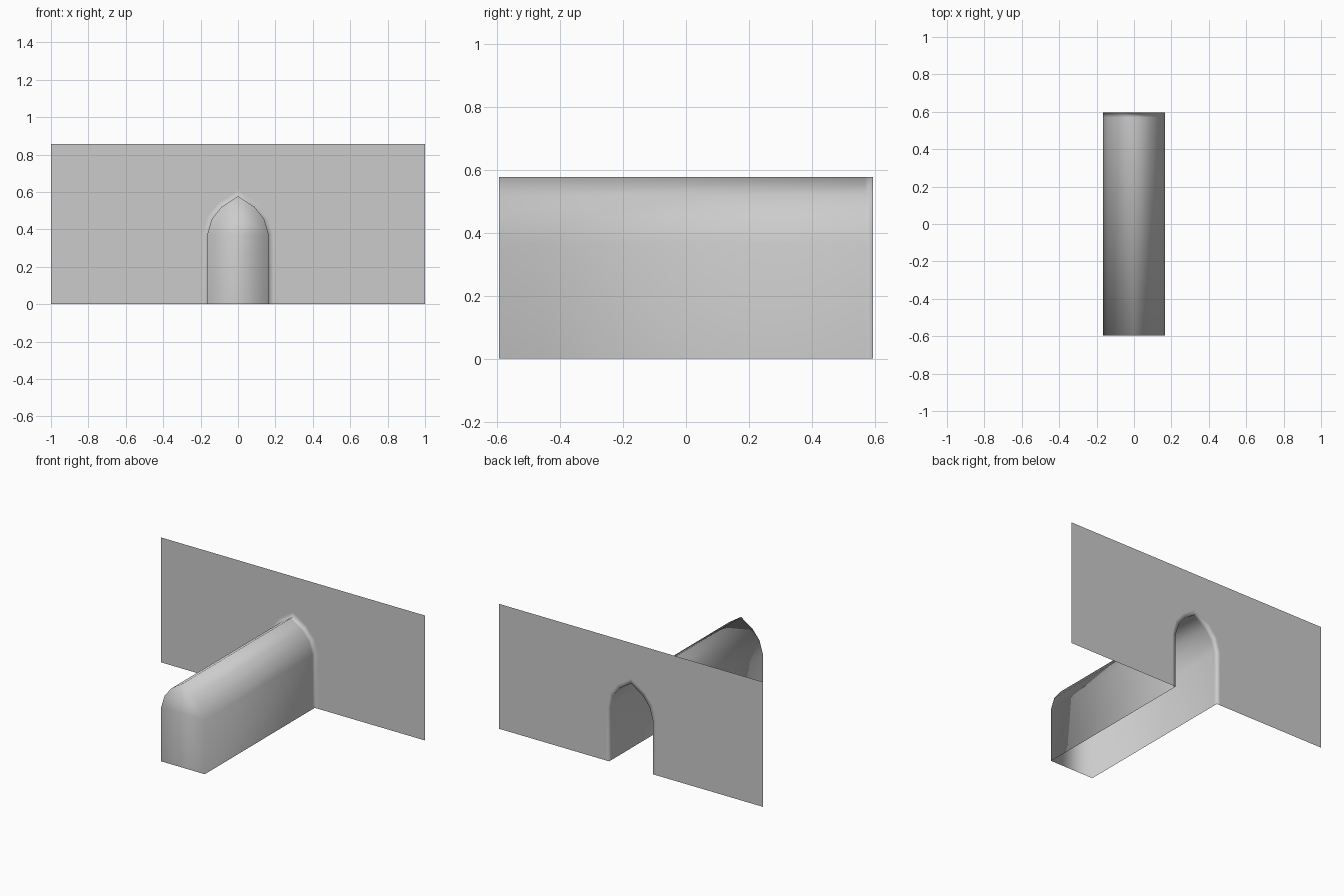
import bpy
import bmesh

cube = bpy.data.objects.get("Cube")
if cube:
    bpy.data.objects.remove(cube, do_unlink=True)

FRONT, BACK = -0.595, 0.595   # ends of the passage
WALL_X, WALL_Z = 1.0, 0.855   # wall half width and height
LIP = 0.025                   # width of the rounded-looking border

# Half of the pointed arch, from the floor up to the apex
HALF = [(0.165, 0), (0.165, 0.37), (0.14, 0.455), (0.088, 0.52), (0, 0.578)]
# Same arch pushed outward for the border on the wall
WIDE = [(0.165 + LIP, 0), (0.165 + LIP, 0.375), (0.163, 0.47),
        (0.104, 0.542), (0, 0.578 + LIP * 1.3)]


def mirrored(half):
    """Full arch from the right floor over the apex to the left floor."""
    return half + [(-x, z) for x, z in reversed(half[:-1])]


def ring(bm, profile, y):
    return [bm.verts.new((x, y, z)) for x, z in profile]


def bridge(bm, a, b):
    for i in range(len(a) - 1):
        bm.faces.new((a[i], a[i + 1], b[i + 1], b[i]))


grey = bpy.data.materials.new("plain grey")
grey.use_nodes = True
colour = (0.6, 0.6, 0.6, 1)
grey.diffuse_color = colour
grey.node_tree.nodes["Principled BSDF"].inputs["Base Color"].default_value = colour

bm = bmesh.new()
arch = mirrored(HALF)

# Passage: closed front end, long shell, support loop, mouth and border
end = ring(bm, arch, FRONT)
loop = ring(bm, arch, BACK - 0.025)
mouth = ring(bm, arch, BACK)
border = ring(bm, mirrored(WIDE), BACK)
bm.faces.new(end)
bridge(bm, end, loop)
bridge(bm, loop, mouth)
bridge(bm, mouth, border)

# Wall: one sheet on each side of the opening, meeting above the apex
mid = len(HALF) - 1
top = bm.verts.new((0, BACK, WALL_Z))
for side, part in ((1, border[:mid + 1]), (-1, border[mid:][::-1])):
    low = bm.verts.new((side * WALL_X, BACK, 0))
    high = bm.verts.new((side * WALL_X, BACK, WALL_Z))
    bm.faces.new(part + [top, high, low])

# One continuous smooth surface facing outward and forward
bmesh.ops.recalc_face_normals(bm, faces=bm.faces)
bm.faces.ensure_lookup_table()
if bm.faces[0].normal.y > 0:
    bmesh.ops.reverse_faces(bm, faces=bm.faces)
for face in bm.faces:
    face.smooth = True

mesh = bpy.data.meshes.new("wall_with_arched_passage")
bm.to_mesh(mesh)
bm.free()
mesh.materials.append(grey)
bpy.context.collection.objects.link(
    bpy.data.objects.new("wall_with_arched_passage", mesh))
